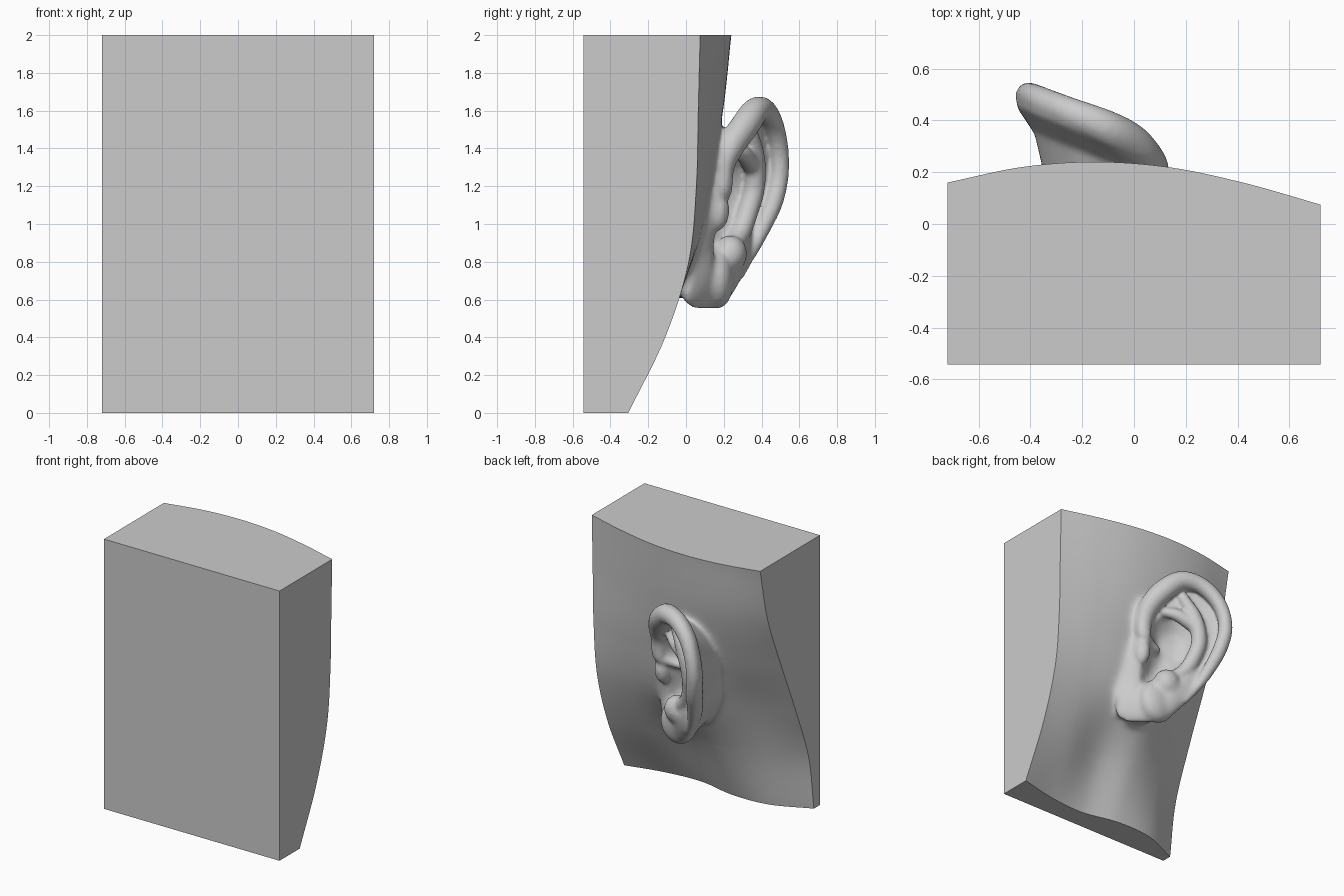
import bpy, bmesh, math
from mathutils import Vector, Matrix

if "Cube" in bpy.data.objects:
    bpy.data.objects.remove(bpy.data.objects["Cube"])


def spline(p, t, closed=False):
    """Catmull-Rom through evenly spaced values (floats or vectors)."""
    n = len(p)
    i = int(math.floor(t)) if closed else max(0, min(n - 2, int(math.floor(t))))
    f = t - i

    def at(k):
        if closed:
            return p[k % n]
        if k < 0:
            return p[0] * 2 - p[1]
        if k >= n:
            return p[-1] * 2 - p[-2]
        return p[k]
    a, b, c, d = (at(i + k) for k in (-1, 0, 1, 2))
    return (b * 2 + (c - a) * f + (a * 2 - b * 5 + c * 4 - d) * f * f
            + (b * 3 - a - c * 3 + d) * f ** 3) * 0.5


def clamp(v):
    return max(0, min(1, v))


# Skin depth y: rows z = 0 .. 2, columns x = -0.72 .. 0.72
SKIN = [[-.47, -.35, -.335, -.39, -.37, -.305],
        [-.41, -.27, -.19, -.21, -.14, -.11],
        [-.26, -.14, -.01, .03, .03, .015],
        [-.09, .03, .11, .13, .105, .055],
        [.07, .16, .195, .185, .135, .065],
        [.16, .22, .24, .218, .157, .075]]


def skin(x, z):
    return spline([spline(r, (x + .72) / .288) for r in SKIN], z / .4)


def make_object(name, bm):
    bmesh.ops.recalc_face_normals(bm, faces=bm.faces)
    me = bpy.data.meshes.new(name)
    bm.to_mesh(me)
    bm.free()
    ob = bpy.data.objects.new(name, me)
    bpy.context.collection.objects.link(ob)
    return ob


# Head block, built oversized and trimmed flat at the end
NX, NZ, EDGE = 54, 70, .08
W = .72 + EDGE
bm = bmesh.new()
grid = []
for j in range(NZ + 1):
    z = -EDGE + (2 + 2 * EDGE) * j / NZ
    xs = [-W + 2 * W * i / NX for i in range(NX + 1)]
    grid.append([bm.verts.new((x, skin(x, z), z)) for x in xs])
for j in range(NZ):
    for i in range(NX):
        bm.faces.new((grid[j][i], grid[j][i + 1], grid[j + 1][i + 1], grid[j + 1][i]))
bl, br, tr, tl = [bm.verts.new((x, -.54 - EDGE, z)) for x, z in
                  ((-W, -EDGE), (W, -EDGE), (W, 2 + EDGE), (-W, 2 + EDGE))]
bm.faces.new((bl, br, tr, tl))
bm.faces.new(grid[0] + [br, bl])
bm.faces.new(grid[-1] + [tr, tl])
bm.faces.new([r[0] for r in grid] + [tl, bl])
bm.faces.new([r[-1] for r in grid] + [tr, br])
parts = [make_object("head_with_ear", bm)]

# Ear outline: x, y, z and how strongly the rim is folded (1 helix, 0 lobe)
OUTLINE = [Vector(p) for p in (
    (.11, .155, 1.20, .7), (.105, .165, 1.36, 1), (.07, .225, 1.49, 1), (-.01, .31, 1.60, 1),
    (-.12, .375, 1.67, 1), (-.25, .43, 1.65, 1), (-.36, .475, 1.56, 1), (-.425, .505, 1.43, 1),
    (-.45, .51, 1.28, 1), (-.43, .48, 1.12, 1), (-.39, .42, .98, .9), (-.32, .345, .83, .4),
    (-.23, .28, .70, .1), (-.12, .20, .575, 0), (.03, .09, .54, 0), (.15, .0, .585, 0),
    (.19, .03, .75, 0), (.18, .065, .93, 0), (.16, .1, 1.07, .2))]
CENTRE = Vector((-.09, .28, 1.1))
NORMAL = Vector((.5, .86, -.15)).normalized()

# Front rings: inward fraction, depth when folded, depth at the lobe
FRONT = [(.06, -.05, -.05), (0, 0, 0), (.08, -.02, .03), (.2, -.035, .05), (.32, -.04, .055),
         (.44, -.03, .035), (.55, -.09, -.03), (.7, -.14, -.1), (.85, -.155, -.14)]
bm = bmesh.new()
M = 114
rings = [[] for _ in range(len(FRONT) + 2)]
for k in range(M):
    q = spline(OUTLINE, k * len(OUTLINE) / M, True)
    p, f = q.xyz, clamp(q.w)
    # Back of the ear runs down into the skin, flaring onto the cheek
    flare = max(0, q.x / .17) * (1 - f) * clamp((q.z - .58) / .2)
    t = .12 + .2 * f + .08 * clamp(-q.x / .4) - .9 * flare
    a = p.lerp(CENTRE, t)
    root = Vector((a.x, skin(a.x, a.z) - .06, a.z))
    neck = p.lerp(CENTRE, t * .8) - NORMAL * .1
    neck.y = max(neck.y, root.y + .06)
    rings[0].append(bm.verts.new(root))
    rings[1].append(bm.verts.new(neck))
    for ring, (s, d1, d0) in zip(rings[2:], FRONT):
        if d0 > 0:
            d0 *= 1 - .7 * clamp(flare)
        ring.append(bm.verts.new(p.lerp(CENTRE, s) + NORMAL * (d1 * f + d0 * (1 - f))))
for a, b in zip(rings, rings[1:]):
    for k in range(M):
        n = (k + 1) % M
        bm.faces.new((a[k], a[n], b[n], b[k]))
ends = ((rings[0], Vector((CENTRE.x, skin(CENTRE.x, CENTRE.z) - .06, CENTRE.z))),
        (rings[-1], CENTRE - NORMAL * .155))
for ring, co in ends:
    c = bm.verts.new(co)
    for k in range(M):
        bm.faces.new((ring[k], ring[(k + 1) % M], c))
parts.append(make_object("ear_shell", bm))


def ball(name, pos, size):
    bm = bmesh.new()
    bmesh.ops.create_uvsphere(bm, u_segments=24, v_segments=16, radius=1,
                              matrix=Matrix.LocRotScale(Vector(pos), None, Vector(size)))
    parts.append(make_object(name, bm))


def tube(name, pts, sink=0):
    """Tapered round roll along a smooth path of (position, radius)."""
    bm = bmesh.new()
    vals = [Vector((*(Vector(p) - NORMAL * sink), r)) for p, r in pts]
    count, sides, loops = (len(pts) - 1) * 6, 16, []
    for k in range(count + 1):
        t = k / count * (len(pts) - 1)
        v = spline(vals, t)
        tan = (spline(vals, t + .05) - spline(vals, t - .05)).xyz.normalized()
        u = tan.cross(NORMAL).normalized()
        w = u.cross(tan)
        loops.append([bm.verts.new(v.xyz + (u * math.cos(h) + w * math.sin(h)) * v.w)
                      for h in (2 * math.pi * s / sides for s in range(sides))])
    for a, b in zip(loops, loops[1:]):
        for s in range(sides):
            n = (s + 1) % sides
            bm.faces.new((a[s], a[n], b[n], b[s]))
    bm.faces.new(loops[0])
    bm.faces.new(loops[-1])
    parts.append(make_object(name, bm))
    for v in (vals[0], vals[-1]):
        ball(name + "_end", v.xyz, (v.w, v.w, v.w))


# Helix roll following the outline, starting inside the bowl
radii = (.055, .065, .075, .078, .07, .06, .055, .05, .05, .05, .045, .035, .02)
helix = [((-.07, .16, 1.13), .03), ((.02, .175, 1.15), .04)]
for q, r in zip(OUTLINE, radii):
    helix.append((q.xyz + (CENTRE - q.xyz).normalized() * r * .95 + NORMAL * .01, r))
tube("helix", helix)

# Broad antihelix ridge with its lower branch
tube("antihelix", [((-.15, .36, 1.49), .04), ((-.23, .385, 1.35), .055), ((-.27, .385, 1.19), .055),
                   ((-.25, .35, 1.06), .055), ((-.2, .31, .95), .055), ((-.11, .265, .87), .055)], .025)
tube("antihelix_branch", [((-.03, .28, 1.38), .03), ((-.12, .335, 1.36), .045), ((-.23, .375, 1.3), .05)], .03)

# Tragus, antitragus and the fleshy lobe
ball("tragus", (.07, .155, 1.07), (.06, .075, .11))
ball("antitragus", (-.1, .235, .84), (.1, .09, .1))
ball("lobe", (-.06, .17, .71), (.14, .085, .16))

# Fuse everything into one skin
bpy.ops.object.select_all(action='DESELECT')
for o in parts:
    o.select_set(True)
head = parts[0]
bpy.context.view_layer.objects.active = head
bpy.ops.object.join()
rm = head.modifiers.new("fuse", 'REMESH')
rm.mode = 'VOXEL'
rm.voxel_size = .012
bpy.ops.object.modifier_apply(modifier=rm.name)

# Soften all folds a little; the lobe and the join of ear and skin more strongly
near = head.vertex_groups.new(name="join")
for v in head.data.vertices:
    x, y, z = v.co
    weight = max(clamp((.08 - y + skin(x, z)) / .04), .5 * clamp((.9 - z) / .1))
    if weight > 0 and -.6 < x < .45 and .4 < z < 1.8 and y > -.4:
        near.add([v.index], weight, 'REPLACE')
for name, count, group in (("soften", 9, ""), ("blend", 50, "join")):
    sm = head.modifiers.new(name, 'SMOOTH')
    sm.factor, sm.iterations, sm.vertex_group = .5, count, group
    bpy.ops.object.modifier_apply(modifier=sm.name)

# Trim to the flat faces of the block
bm = bmesh.new()
bm.from_mesh(head.data)
for co, no in (((.72, 0, 0), (1, 0, 0)), ((-.72, 0, 0), (-1, 0, 0)), ((0, 0, 2), (0, 0, 1)),
               ((0, 0, 0), (0, 0, -1)), ((0, -.542, 0), (0, -1, 0))):
    bmesh.ops.bisect_plane(bm, geom=bm.verts[:] + bm.edges[:] + bm.faces[:], plane_co=co,
                           plane_no=no, clear_outer=True)
    bmesh.ops.holes_fill(bm, edges=[e for e in bm.edges if e.is_boundary], sides=0)
bmesh.ops.recalc_face_normals(bm, faces=bm.faces)
bm.to_mesh(head.data)
bm.free()
bpy.ops.object.shade_smooth_by_angle(angle=math.radians(45))
